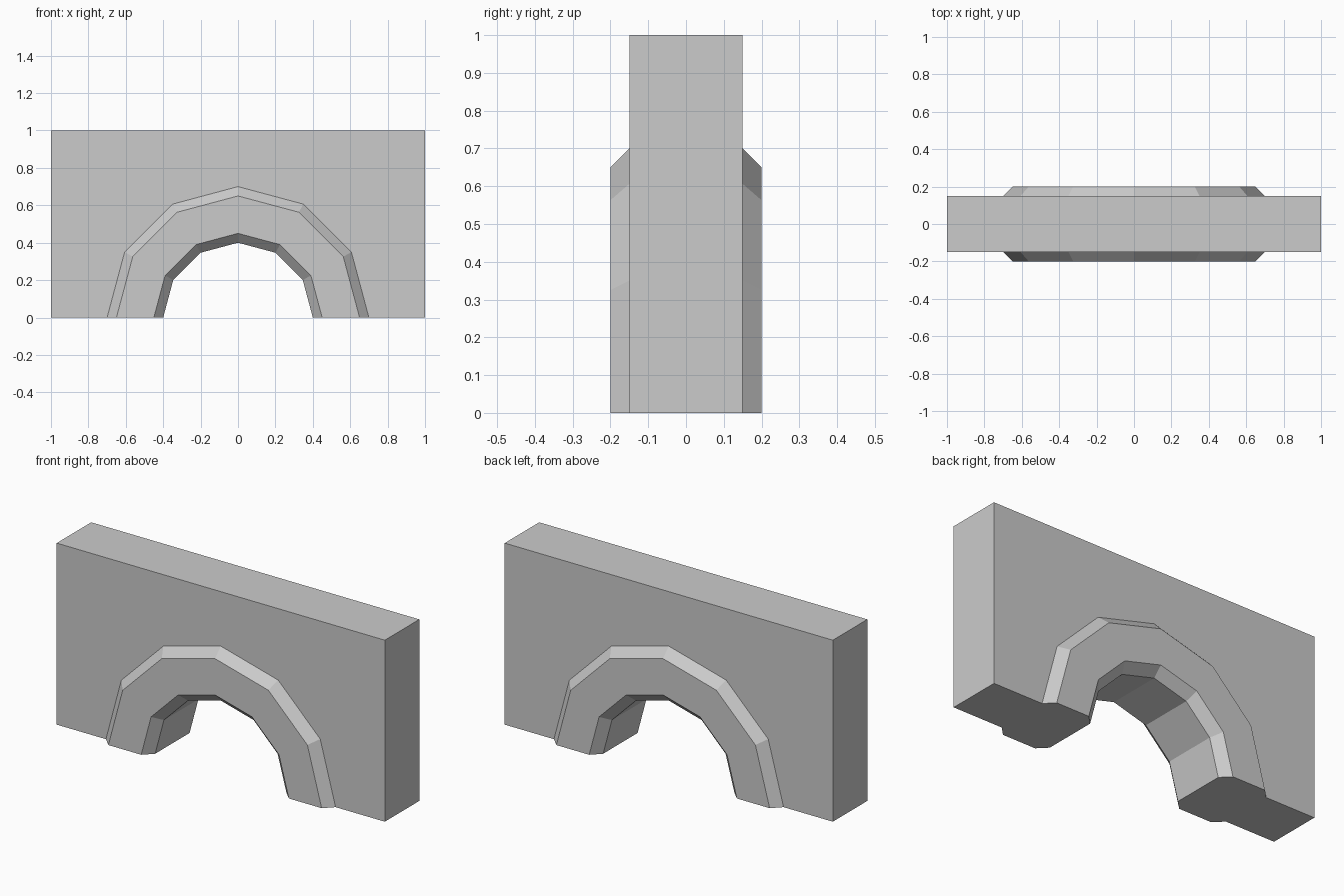
import bpy, bmesh
from math import pi, sin, cos

if "Cube" in bpy.data.objects:
    bpy.data.objects.remove(bpy.data.objects["Cube"])

SEGMENTS = 6                  # sides of the half-round arch
HALF_W, HEIGHT, HALF_T = 1.0, 1.0, 0.15

# Cross-section of the chamfered moulding (radius, y), open where it meets the wall
PROFILE = [(0.70, -0.15), (0.65, -0.20), (0.45, -0.20), (0.40, -0.15),
           (0.40, 0.15), (0.45, 0.20), (0.65, 0.20), (0.70, 0.15)]

bm = bmesh.new()

# Arch moulding: sweep the profile around the half circle
rings = []
for i in range(SEGMENTS + 1):
    a = pi * i / SEGMENTS
    rings.append([bm.verts.new((r * cos(a), y, r * sin(a))) for r, y in PROFILE])
for r0, r1 in zip(rings, rings[1:]):
    for j in range(len(PROFILE) - 1):
        bm.faces.new((r0[j], r0[j + 1], r1[j + 1], r1[j]))


# Wall slab: outer corners running right foot, right top, left top, left foot
def corners(y):
    return [bm.verts.new((x, y, z)) for x, z in
            ((HALF_W, 0), (HALF_W, HEIGHT), (-HALF_W, HEIGHT), (-HALF_W, 0))]


front, back = corners(-HALF_T), corners(HALF_T)

# Front and back wall faces, cut out around the moulding
bm.faces.new(front + [r[0] for r in reversed(rings)])
bm.faces.new(back + [r[-1] for r in reversed(rings)])

# Right end, top and left end
for k in range(3):
    bm.faces.new((front[k], front[k + 1], back[k + 1], back[k]))

# Undersides of the two feet
for ring, k in ((rings[0], 0), (rings[-1], 3)):
    bm.faces.new(ring + [back[k], front[k]])

bmesh.ops.recalc_face_normals(bm, faces=bm.faces)
mesh = bpy.data.meshes.new("arched_wall")
bm.to_mesh(mesh)
bm.free()
wall = bpy.data.objects.new("arched_wall", mesh)
bpy.context.collection.objects.link(wall)
